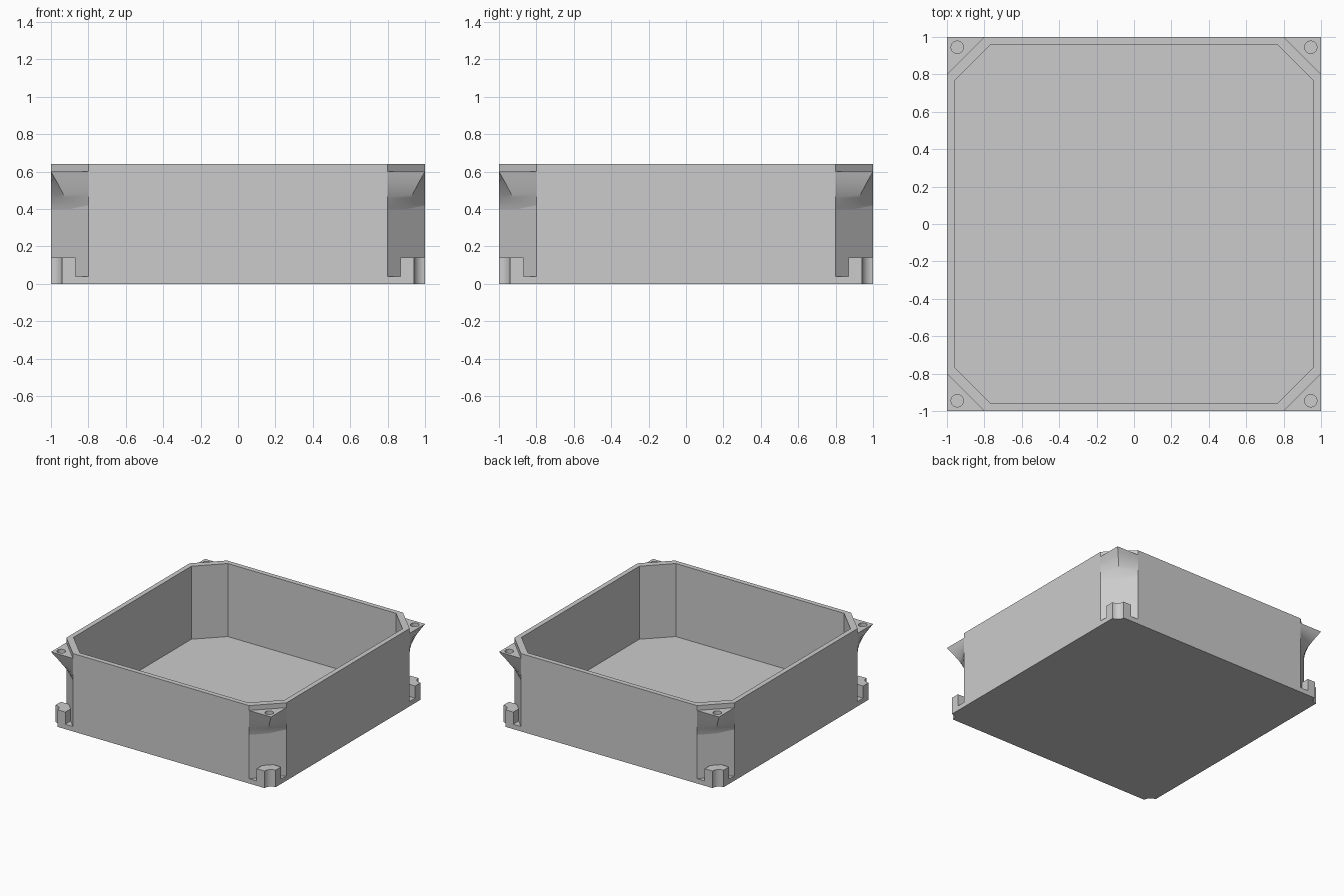
import bpy, bmesh, math
from mathutils import Matrix

cube = bpy.data.objects.get("Cube")
if cube:
    bpy.data.objects.remove(cube, do_unlink=True)

HEIGHT, FLOOR, EAR_TOP, EAR_LOW, TAB_TOP = 0.64, 0.04, 0.60, 0.40, 0.14
CHAMFER, NOTCH = 0.8, 0.06

grey = bpy.data.materials.new("light_grey")
grey.use_nodes = True
grey.diffuse_color = (0.6, 0.6, 0.6, 1)
grey.node_tree.nodes["Principled BSDF"].inputs["Base Color"].default_value = (0.6, 0.6, 0.6, 1)


def turn(points, k):
    """Rotate 2D points by k quarter turns."""
    for _ in range(k):
        points = [(-y, x) for x, y in points]
    return points


def loft(name, rings, caps=True):
    """Skin between (outline, z) rings; cap the ends or join last to first."""
    bm = bmesh.new()
    loops = [[bm.verts.new((x, y, z)) for x, y in pts] for pts, z in rings]
    pairs = list(zip(loops, loops[1:]))
    if caps:
        bm.faces.new(loops[0])
        bm.faces.new(loops[-1])
    else:
        pairs.append((loops[-1], loops[0]))
    for low, high in pairs:
        n = len(low)
        for i in range(n):
            j = (i + 1) % n
            bm.faces.new((low[i], low[j], high[j], high[i]))
    bmesh.ops.recalc_face_normals(bm, faces=bm.faces)
    mesh = bpy.data.meshes.new(name)
    bm.to_mesh(mesh)
    bm.free()
    mesh.materials.append(grey)
    obj = bpy.data.objects.new(name, mesh)
    bpy.context.collection.objects.link(obj)
    return obj


def activate(obj):
    bpy.ops.object.select_all(action='DESELECT')
    obj.select_set(True)
    bpy.context.view_layer.objects.active = obj


def smooth(obj):
    activate(obj)
    bpy.ops.object.shade_smooth_by_angle(angle=math.radians(30))


def octagon(side, cut):
    return [p for k in range(4) for p in turn([(side, cut), (cut, side)], k)]


# Concave screw notch at the outer corner, ordered from +x side to +y side
arc = []
for i in range(9):
    a = math.radians(270 - i * 90 / 8)
    arc.append((1 + NOTCH * math.cos(a), 1 + NOTCH * math.sin(a)))

# Base plate with a rounded notch in every corner
base = loft("base_plate", [([p for k in range(4) for p in turn(arc, k)], z)
                           for z in (0, FLOOR)])
smooth(base)

# Open box wall with chamfered corners
outer, inner = octagon(1, CHAMFER), octagon(0.96, 0.765)
loft("box_wall", [(outer, FLOOR), (outer, HEIGHT), (inner, HEIGHT), (inner, FLOOR)],
     caps=False)

# Ridge profile of an ear: (height share, reach share)
ridge = [(0, 0), (0.1, 0.06), (0.2, 0.14), (0.3, 0.235), (0.4, 0.34),
         (0.55, 0.5), (0.7, 0.66), (0.85, 0.83), (1, 1)]
corners = ("back_left", "back_right", "front_right", "front_left")

for k, corner in enumerate(corners):
    # Locating tab at the foot of the corner
    tab = [(0.87, 0.93), (0.93, 0.87), (1, 0.87)] + arc + [(0.87, 1)]
    smooth(loft(corner + "_tab", [(turn(tab, k), z) for z in (FLOOR, TAB_TOP)]))

    # Flared screw ear, tapering down into the chamfer
    rings = []
    for h, reach in ridge:
        r = 0.9 + 0.1 * reach
        section = [(1, CHAMFER), (r, r), (CHAMFER, 1), (0.88, 0.88)]
        rings.append((turn(section, k), EAR_LOW + h * (EAR_TOP - EAR_LOW)))
    ear = loft(corner + "_ear", rings)

    # Blind screw hole in the top of the ear
    hole = [(0.945 + 0.033 * math.cos(math.tau * i / 24),
             0.945 + 0.033 * math.sin(math.tau * i / 24)) for i in range(24)]
    cutter = loft("hole_cutter", [(turn(hole, k), z) for z in (EAR_TOP - 0.03, EAR_TOP + 0.03)])
    cutter.hide_render = True
    mod = ear.modifiers.new("hole", 'BOOLEAN')
    mod.operation = 'DIFFERENCE'
    mod.solver = 'EXACT'
    mod.object = cutter
    activate(ear)
    bpy.ops.object.modifier_apply(modifier=mod.name)
    bpy.data.objects.remove(cutter, do_unlink=True)
    smooth(ear)
